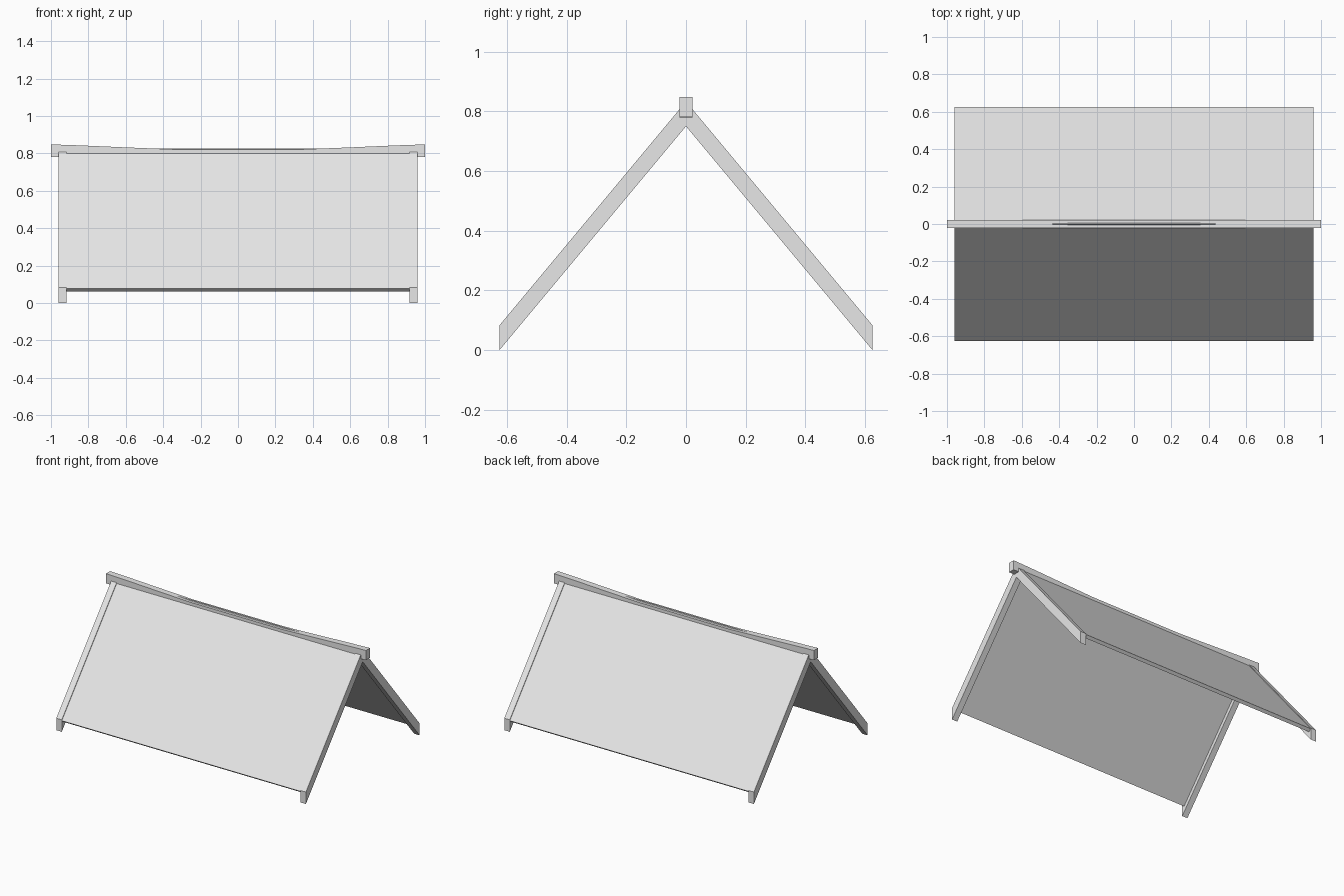
import bpy, bmesh
from mathutils import Vector

cube = bpy.data.objects.get("Cube")
if cube:
    bpy.data.objects.remove(cube, do_unlink=True)

grey = bpy.data.materials.new("light grey")
grey.use_nodes = True
grey.diffuse_color = (0.8, 0.8, 0.8, 1)
grey.node_tree.nodes["Principled BSDF"].inputs["Base Color"].default_value = (0.8, 0.8, 0.8, 1)


def extrude_profile(name, points, offset):
    """Fill an outline and push it along an offset into a closed solid."""
    bm = bmesh.new()
    face = bm.faces.new([bm.verts.new(p) for p in points])
    out = bmesh.ops.extrude_face_region(bm, geom=[face])["geom"]
    moved = [v for v in out if isinstance(v, bmesh.types.BMVert)]
    bmesh.ops.translate(bm, verts=moved, vec=Vector(offset))
    bmesh.ops.recalc_face_normals(bm, faces=bm.faces)
    mesh = bpy.data.meshes.new(name)
    bm.to_mesh(mesh)
    bm.free()
    mesh.materials.append(grey)
    obj = bpy.data.objects.new(name, mesh)
    bpy.context.collection.objects.link(obj)
    return obj


eave, slope, board = 0.625, 1.2, 0.083
end_in, end_out = 0.918, 0.96

# Chevron boards closing the two gable ends
rise = eave * slope
chevron = [(-eave, 0), (0, rise), (eave, 0),
           (eave, board), (0, rise + board), (-eave, board)]
for name, x in (("left_gable_board", end_in), ("right_gable_board", -end_out)):
    extrude_profile(name, [(x, y, z) for y, z in chevron], (end_out - end_in, 0, 0))

# Two thin roof panels, cut square at the eaves, recessed between the boards
top = rise + 0.077
thick = 0.023
normal = Vector((slope, 1)).normalized() * thick
drop = thick * (1 + slope ** 2) ** 0.5
panel = [(0, top), (eave, top - rise),
         (eave - normal.x, top - rise - normal.y), (0, top - drop)]
for name, side in (("front_panel", -1), ("back_panel", 1)):
    extrude_profile(name, [(-end_in, side * y, z) for y, z in panel], (2 * end_in, 0, 0))

# Sagging ridge beam
half, depth = 0.022, 0.067
sag = [(1, 0.848), (0.85, 0.843), (0.6, 0.832), (0.35, 0.822)]
upper = [(-x, z) for x, z in sag] + sag[::-1]
outline = upper + [(x, z - depth) for x, z in upper[::-1]]
extrude_profile("ridge_beam", [(x, -half, z) for x, z in outline], (0, 2 * half, 0))
